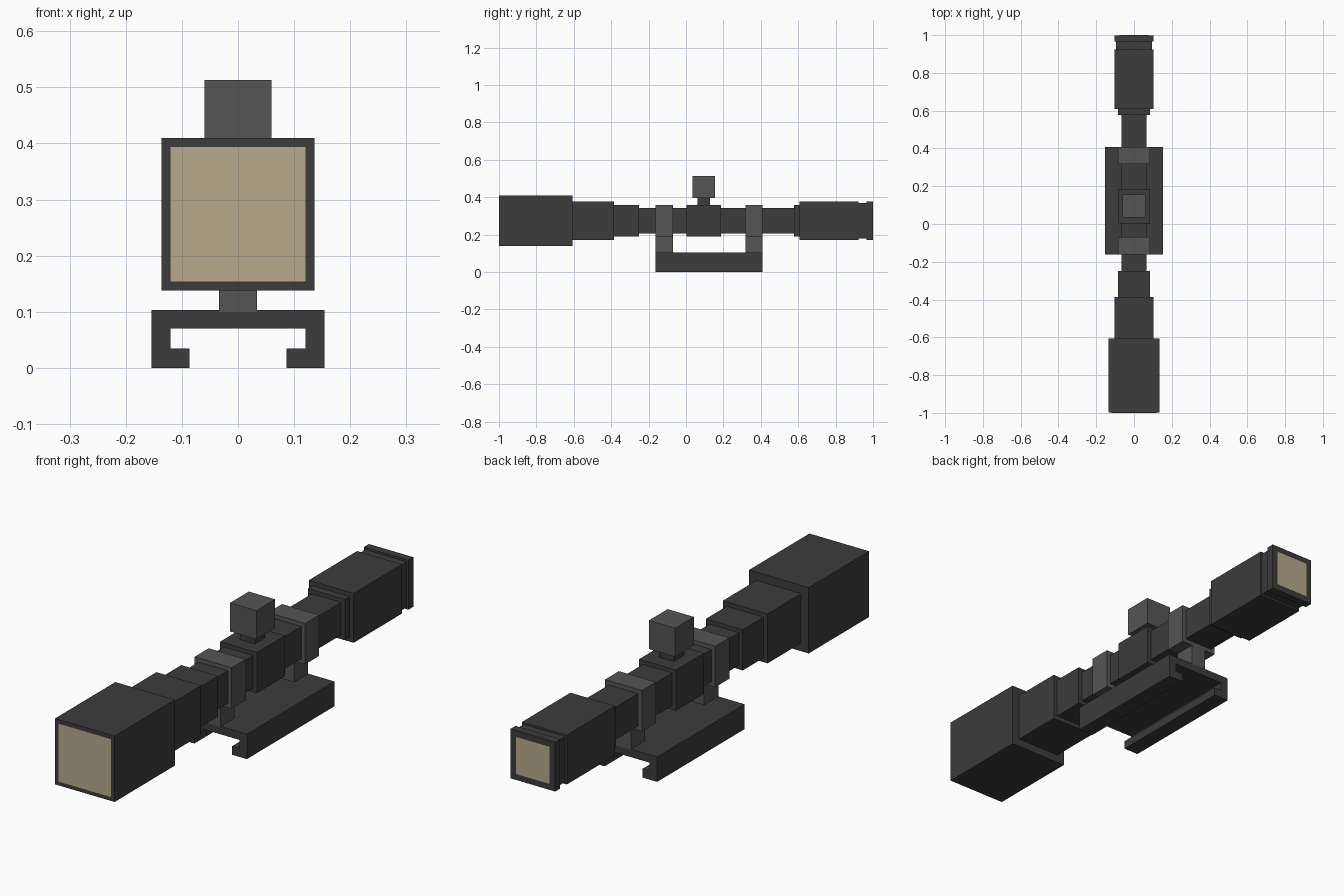
import bpy, bmesh

if "Cube" in bpy.data.objects:
    bpy.data.objects.remove(bpy.data.objects["Cube"])

AXIS_Z = 0.274  # height of the optical axis


def material(name, rgb):
    m = bpy.data.materials.new(name)
    m.diffuse_color = (*rgb, 1)
    m.use_nodes = True
    m.node_tree.nodes["Principled BSDF"].inputs["Base Color"].default_value = m.diffuse_color
    return m


DARK = material("dark_metal", (0.045, 0.045, 0.045))
GREY = material("grey_metal", (0.09, 0.09, 0.09))
GLASS = material("tan_glass", (0.48, 0.40, 0.26))


def finish(name, bm, mat):
    bmesh.ops.recalc_face_normals(bm, faces=bm.faces)
    mesh = bpy.data.meshes.new(name)
    bm.to_mesh(mesh)
    bm.free()
    mesh.materials.append(mat)
    ob = bpy.data.objects.new(name, mesh)
    bpy.context.collection.objects.link(ob)
    return ob


def box(name, x, y, z, mat):
    """Box centred on x = 0 with half width x and (min, max) ranges y and z."""
    bm = bmesh.new()
    bmesh.ops.create_cube(bm, size=1)
    for v in bm.verts:
        v.co = (v.co.x * 2 * x, y[v.co.y > 0], z[v.co.z > 0])
    return finish(name, bm, mat)


def square_barrel(name, steps, mat):
    """Stepped square tube along y from (start, end, half width) sections."""
    bm = bmesh.new()
    rings = []
    for start, end, h in steps:
        for y in (start, end):
            rings.append([bm.verts.new((sx * h, y, AXIS_Z + sz * h))
                          for sx, sz in ((-1, -1), (1, -1), (1, 1), (-1, 1))])
    for a, b in zip(rings, rings[1:]):
        for i in range(4):
            j = (i + 1) % 4
            bm.faces.new((a[i], a[j], b[j], b[i]))
    bm.faces.new(rings[0])
    bm.faces.new(rings[-1])
    return finish(name, bm, mat)


# Scope body: objective bell, main tube with turret block, eyepiece
square_barrel("objective_bell", [(-0.999, -0.606, 0.136), (-0.606, -0.386, 0.102),
                                 (-0.386, -0.25, 0.084)], DARK)
square_barrel("main_tube", [(-0.25, 0.003, 0.067), (0.003, 0.186, 0.084),
                            (0.186, 0.577, 0.067)], DARK)
square_barrel("eyepiece", [(0.577, 0.608, 0.084), (0.608, 0.923, 0.102),
                           (0.923, 0.966, 0.094), (0.966, 0.999, 0.102)], DARK)

# Lenses, practically flush with the ends
square_barrel("front_lens", [(-1.0, -0.99, 0.12)], GLASS)
square_barrel("rear_lens", [(0.99, 1.0, 0.077)], GLASS)

# Adjustment turret
box("turret_stem", 0.034, (0.061, 0.128), (0.35, 0.40), DARK)
box("turret_knob", 0.06, (0.034, 0.156), (0.395, 0.513), GREY)

# Mounting rings on posts
for side, y in (("front", (-0.162, -0.07)), ("rear", (0.317, 0.408))):
    square_barrel(side + "_mount_ring", [(*y, 0.0845)], GREY)
    box(side + "_mount_post", 0.034, y, (0.10, 0.195), GREY)

# Rail clamp: C-shaped profile extruded along y
half = [(0.154, 0.103), (0.154, 0.0), (0.086, 0.0), (0.086, 0.035), (0.12, 0.035), (0.12, 0.07)]
profile = half + [(-x, z) for x, z in reversed(half)]
bm = bmesh.new()
face = bm.faces.new([bm.verts.new((x, -0.162, z)) for x, z in profile])
ext = bmesh.ops.extrude_face_region(bm, geom=[face], use_keep_orig=True)
bmesh.ops.translate(bm, vec=(0, 0.57, 0),
                    verts=[g for g in ext["geom"] if isinstance(g, bmesh.types.BMVert)])
finish("rail_clamp", bm, DARK)
